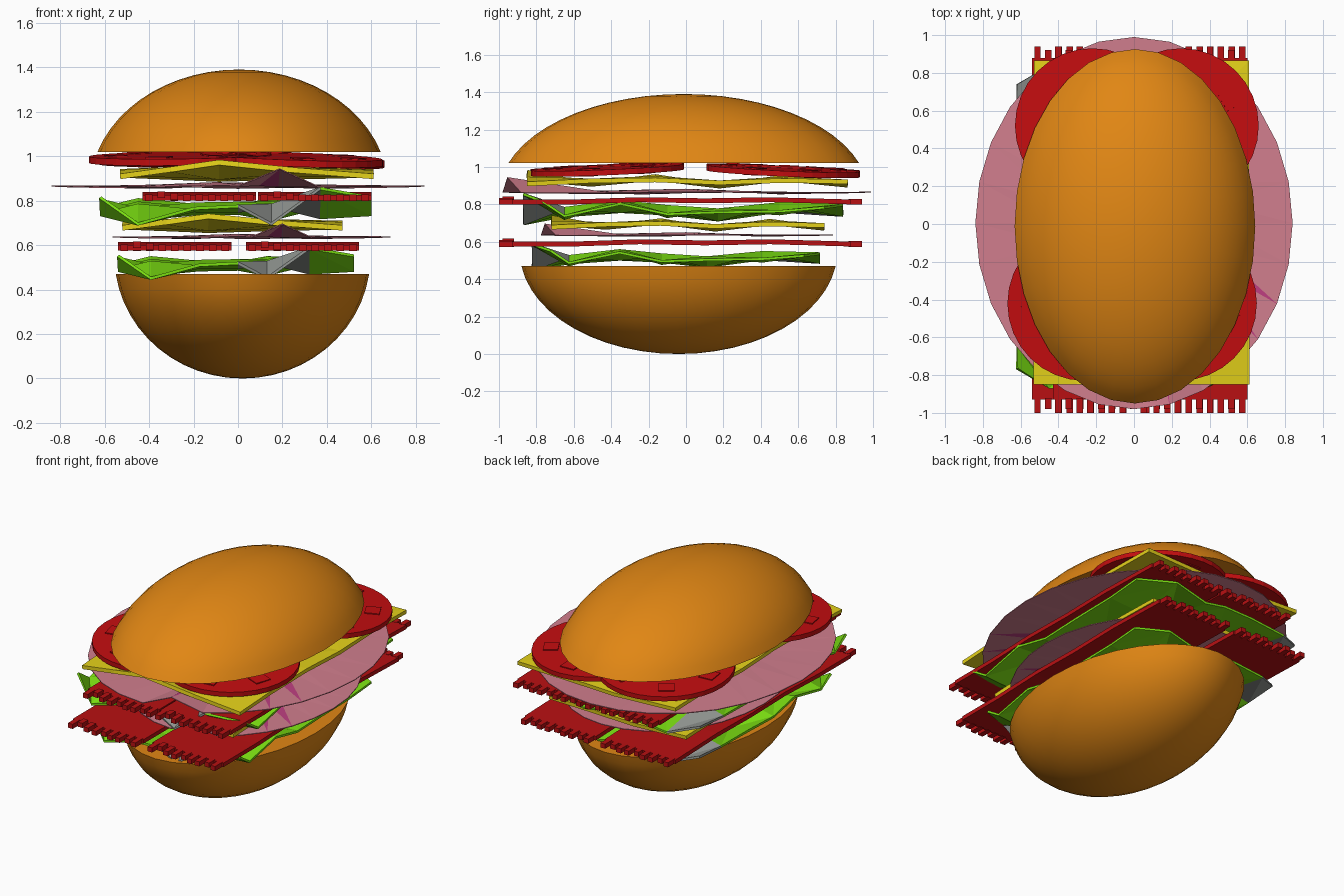
import bpy, bmesh, math
from mathutils import Matrix, Vector

if "Cube" in bpy.data.objects:
    bpy.data.objects.remove(bpy.data.objects["Cube"])


def mat(name, r, g, b):
    m = bpy.data.materials.new(name)
    m.diffuse_color = (r, g, b, 1)
    m.use_nodes = True
    m.node_tree.nodes["Principled BSDF"].inputs["Base Color"].default_value = m.diffuse_color
    return m


BREAD = mat("bread", 0.75, 0.24, 0.007)
RED = mat("tomato_red", 0.55, 0.004, 0.005)
MEAT = mat("bacon_red", 0.48, 0.005, 0.006)
GREEN = mat("leaf_green", 0.2, 0.75, 0.006)
STEM = mat("leaf_grey", 0.3, 0.32, 0.3)
YELLOW = mat("cheese_yellow", 0.78, 0.64, 0.01)
PINK = mat("ham_pink", 0.64, 0.21, 0.27)
MAGENTA = mat("ham_magenta", 0.52, 0.05, 0.22)


def finish(bm, name, mats, thick=0):
    bmesh.ops.recalc_face_normals(bm, faces=bm.faces)
    me = bpy.data.meshes.new(name)
    bm.to_mesh(me)
    bm.free()
    for m in mats:
        me.materials.append(m)
    ob = bpy.data.objects.new(name, me)
    bpy.context.collection.objects.link(ob)
    if thick:
        s = ob.modifiers.new("thickness", 'SOLIDIFY')
        s.thickness = thick
        s.offset = 0
    return ob


def box(bm, lo, hi, matrix=Matrix()):
    c = [(a + b) / 2 for a, b in zip(lo, hi)]
    d = [b - a for a, b in zip(lo, hi)]
    m = matrix @ Matrix.Translation(c) @ Matrix.Diagonal((*d, 1))
    bmesh.ops.create_cube(bm, size=1, matrix=m)


# buns: capped ellipsoid sections, cut flat on the filling side
def bun(name, cx, cy, rx, ry, z_cut, z_tip, z_mid, n=32, rings=12):
    bm = bmesh.new()
    h = z_tip - z_mid
    start = math.asin((z_cut - z_mid) / h)
    prev = None
    for i in range(rings):
        t = start + (math.pi / 2 - start) * i / rings
        k = math.cos(t) / math.cos(start)
        ring = [bm.verts.new((cx + rx * k * math.cos(2 * math.pi * j / n),
                              cy + ry * k * math.sin(2 * math.pi * j / n),
                              z_mid + h * math.sin(t))) for j in range(n)]
        if prev:
            for j in range(n):
                q = (j + 1) % n
                bm.faces.new((prev[j], prev[q], ring[q], ring[j]))
        else:
            bm.faces.new(ring)
        prev = ring
    tip = bm.verts.new((cx, cy, z_tip))
    for j in range(n):
        bm.faces.new((prev[j], prev[(j + 1) % n], tip))
    ob = finish(bm, name, [BREAD])
    bpy.context.view_layer.objects.active = ob
    ob.select_set(True)
    bpy.ops.object.shade_smooth_by_angle(angle=math.radians(35))
    ob.select_set(False)


bun("bottom_bun", 0.02, -0.04, 0.57, 0.84, 0.47, 0.0, 0.55)
bun("top_bun", 0.005, -0.012, 0.637, 0.938, 1.02, 1.39, 0.85)


# wavy low-poly sheet: front_z is the front edge wave, side_z the wave along y
def sheet(name, xs, ys, front_z, side_z, z, mats, thick, fade=0.25, grey=(), corner=0):
    bm = bmesh.new()
    nx, ny = len(xs), len(ys)
    g = []
    for j, y in enumerate(ys):
        w = 1 if j == 0 else fade * (-1 if j % 2 else 1)
        row = []
        for i, x in enumerate(xs):
            at_corner = i in (0, nx - 1) and j in (0, ny - 1)
            k = 1 - corner * at_corner
            row.append(bm.verts.new((x, y * k, z + front_z[i] * w + side_z[j])))
        g.append(row)
    for j in range(ny - 1):
        for i in range(nx - 1):
            a, b, c, d = g[j][i], g[j][i + 1], g[j + 1][i + 1], g[j + 1][i]
            tris = ((a, b, c), (a, c, d)) if (i + j) % 2 else ((a, b, d), (b, c, d))
            for t in tris:
                bm.faces.new(t).material_index = int((i, j) in grey)
    return finish(bm, name, mats, thick)


# lettuce leaves
def lettuce(name, sx, sy, cx, cy, z, sz):
    xs = [cx + sx * v for v in (-0.62, -0.45, -0.2, 0.0, 0.15, 0.37, 0.6)]
    ys = [cy + sy * v for v in (-0.87, -0.65, -0.35, -0.1, 0.17, 0.5, 0.84)]
    fz = [sz * v for v in (0.05, -0.07, 0.0, 0.01, -0.07, 0.09, 0.05)]
    gz = [sz * v for v in (0, -0.01, 0.02, 0.0, -0.025, 0.015, 0.0)]
    sheet(name, xs, ys, fz, gz, z, [GREEN, STEM], 0.014, 0.35,
          [(3, 0), (4, 0), (0, 5)], 0.12)


lettuce("lower_lettuce", 0.87, 0.9, 0, -0.04, 0.51, 0.85)
lettuce("upper_lettuce", 1, 1, 0, 0, 0.765, 1)


# bacon rashers: wavy slab with square teeth at both ends
def bacon(name, x0, z, width=0.51, teeth=9):
    bm = bmesh.new()
    ys = [-0.93, -0.6, -0.25, 0.1, 0.45, 0.88]
    lift = [0, 0.0, 0.012, 0.006, 0.012, 0]
    loops = []
    for y, l in zip(ys, lift):
        loops.append([bm.verts.new((x, y, z + l + dz)) for x, dz in
                      ((x0, 0), (x0 + width, 0), (x0 + width, 0.026), (x0, 0.026))])
    for a, b in zip(loops, loops[1:]):
        for i in range(4):
            k = (i + 1) % 4
            bm.faces.new((a[i], a[k], b[k], b[i]))
    bm.faces.new(loops[0])
    bm.faces.new(loops[-1])
    step = width / teeth
    for i in range(teeth):
        x = x0 + i * step + 0.012
        up = (0.0, 0.014, 0.006)[i] if i < 3 else 0
        tip = 0.02 if i % 3 == 1 else 0
        box(bm, (x, -1.0 + tip, z - 0.002 + up), (x + 0.034, -0.92, z + 0.028 + up))
        box(bm, (x, 0.87, z - 0.002), (x + 0.034, 0.94 - tip, z + 0.028))
    finish(bm, name, [MEAT])


for name, x0, z in (("lower_bacon_left", -0.54, 0.575), ("lower_bacon_right", 0.035, 0.575),
                    ("upper_bacon_left", -0.43, 0.80), ("upper_bacon_right", 0.09, 0.80)):
    bacon(name, x0, z)


# ham slices: thin ovals with one folded-up point at the front
def ham(name, cx, rx, ry, z, s):
    bm = bmesh.new()
    n = 28
    rings = []
    for k in (0.5, 1):
        ring = []
        for j in range(n):
            a = 2 * math.pi * j / n
            dz = 0.007 * math.sin(3 * a) if k < 1 else 0.003 * math.cos(4 * a)
            if k == 1 and j == 22:
                dz = 0.08
            ring.append(bm.verts.new((cx + rx * k * math.cos(a),
                                      ry * k * math.sin(a) + 0.005, z + s * dz)))
        rings.append(ring)
    mid = bm.verts.new((cx - 0.1 * s, 0, z + 0.018 * s))
    for j in range(n):
        q = (j + 1) % n
        bm.faces.new((mid, rings[0][j], rings[0][q]))
        a, b, c, d = rings[0][j], rings[1][j], rings[1][q], rings[0][q]
        bm.faces.new((a, b, d)).material_index = int(j in (25, 26, 22))
        bm.faces.new((b, c, d))
    finish(bm, name, [PINK, MAGENTA], 0.005)


ham("lower_ham", 0.06, 0.625, 0.78, 0.635, 0.75)
ham("upper_ham", 0, 0.84, 0.985, 0.863, 1)


# cheese slices
def cheese(name, x0, x1, y0, y1, z, s):
    xs = [x0 + (x1 - x0) * t for t in (0, 0.2, 0.39, 0.7, 1)]
    ys = [y0 + (y1 - y0) * t for t in (0, 0.2, 0.4, 0.6, 0.8, 1)]
    sheet(name, xs, ys, [-0.01 * s, 0.025 * s, 0.06 * s, 0.02 * s, -0.01 * s],
          [0, 0.005, 0.015, -0.005, 0.012, 0.0], z, [YELLOW], 0.024, 0.3)


cheese("lower_cheese", -0.52, 0.47, -0.72, 0.74, 0.685, 0.75)
cheese("upper_cheese", -0.53, 0.61, -0.85, 0.865, 0.918, 0.9)


# tomato slices: tilted discs with raised seed blocks
def tomato(name, cx, cy, z, tilt_x, tilt_y, turn):
    bm = bmesh.new()
    bmesh.ops.create_cone(bm, cap_ends=True, segments=32, radius1=0.41, radius2=0.41, depth=0.03)
    for i in range(6):
        m = Matrix.Rotation(turn + i * math.pi / 3, 4, 'Z')
        box(bm, (0.25, -0.05, -0.02), (0.34, 0.05, 0.021), m)
    ob = finish(bm, name, [RED])
    ob.location = (cx, cy, z)
    ob.rotation_euler = (math.radians(tilt_x), math.radians(tilt_y), 0)


tomato("tomato_front_left", -0.26, -0.42, 0.99, 2.4, -0.8, 0.2)
tomato("tomato_front_right", 0.24, -0.42, 0.985, 2.4, 2, 0.7)
tomato("tomato_back_left", -0.22, 0.52, 0.985, -2.6, -0.8, 0.1)
tomato("tomato_back_right", 0.25, 0.52, 0.978, -2.6, 2, 0.5)
